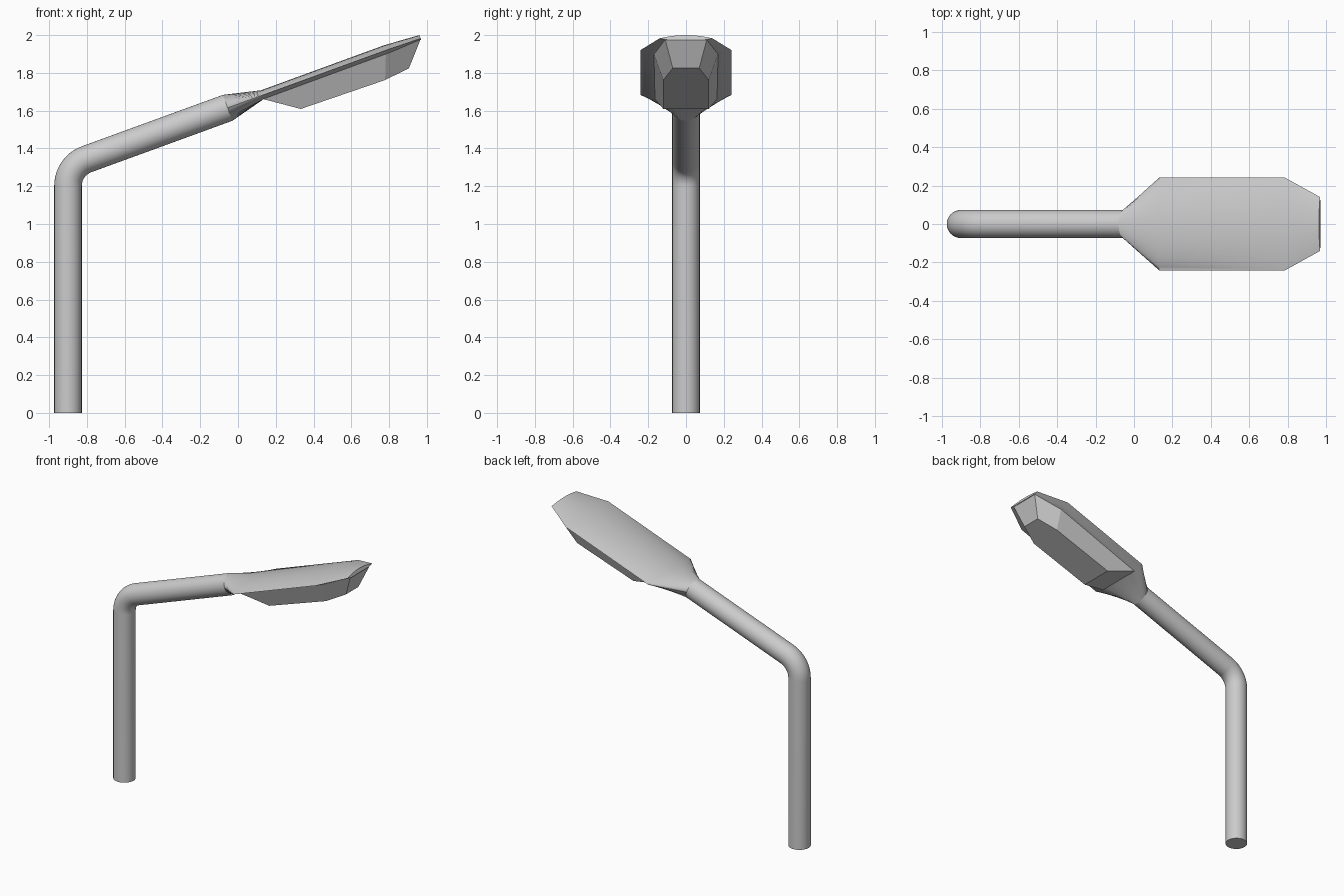
import bpy, bmesh
from math import sin, cos, pi, radians
from mathutils import Vector

if "Cube" in bpy.data.objects:
    bpy.data.objects.remove(bpy.data.objects["Cube"])

TILT = radians(20)
R = 0.073                                  # pole radius
SEG = 32
ARM_END = Vector((-0.055, 0, 1.615))
ALONG = Vector((cos(TILT), 0, sin(TILT)))
UP = Vector((-sin(TILT), 0, cos(TILT)))
SIDE = Vector((0, 1, 0))


def head_point(u, y, n):
    """Point in the tilted frame that starts at the end of the arm."""
    return ARM_END + ALONG * u + SIDE * y + UP * n


def loft(name, rings, angle=25):
    """Skin a list of equal-length closed rings and cap both ends."""
    bm = bmesh.new()
    rows = [[bm.verts.new(p) for p in ring] for ring in rings]
    for a, b in zip(rows, rows[1:]):
        for i in range(len(a)):
            j = (i + 1) % len(a)
            bm.faces.new((a[i], a[j], b[j], b[i]))
    bm.faces.new(rows[0])
    bm.faces.new(rows[-1])
    bmesh.ops.recalc_face_normals(bm, faces=bm.faces)
    mesh = bpy.data.meshes.new(name)
    bm.to_mesh(mesh)
    bm.free()
    ob = bpy.data.objects.new(name, mesh)
    bpy.context.collection.objects.link(ob)
    bpy.context.view_layer.objects.active = ob
    ob.select_set(True)
    if angle:
        bpy.ops.object.shade_smooth_by_angle(angle=radians(angle))
    ob.select_set(False)
    return ob


def circle(center, up):
    return [center + SIDE * R * cos(2 * pi * i / SEG) + up * R * sin(2 * pi * i / SEG)
            for i in range(SEG)]


# Pole: vertical post, rounded elbow, rising arm
bend, z0, steps = 0.15, 1.202, 12
rings = [circle(Vector((-0.9, 0, 0)), Vector((-1, 0, 0)))]
for k in range(steps + 1):
    a = (pi / 2 - TILT) * k / steps
    out = Vector((-cos(a), 0, sin(a)))
    rings.append(circle(Vector((-0.9 + bend, 0, z0)) + out * bend, out))
rings.append(circle(ARM_END, UP))
loft("pole", rings)


# Lamp lid: round neck flaring into a wide plate with a gently domed top
def plate(u, w, rim, top, under):
    ring = []
    for i in range(SEG):
        t = 2 * pi * i / SEG
        c = cos(t)
        if sin(t) >= 0:
            n = rim + (top - rim) * (1 - c * c)
        else:                              # chamfered underside, corner at 45 degrees
            n = rim + (under - rim) * min(1, (1 - abs(c)) / (1 - cos(pi / 4)))
        ring.append(head_point(u, w * c, n))
    return ring


loft("lamp_lid", [
    circle(ARM_END, UP),
    plate(0.198, 0.241, 0.0, 0.027, -0.021),
    plate(0.893, 0.241, 0.0, 0.028, -0.019),
    plate(1.086, 0.14, -0.004, 0.0145, -0.012),
])


# Lamp housing: faceted tray hanging under the lid
def outline(stations):
    return ([head_point(u, y, n) for u, y, n in stations]
            + [head_point(u, -y, n) for u, y, n in reversed(stations)])


loft("lamp_housing", [
    outline([(0.19, 0.165, -0.019), (0.885, 0.17, -0.018), (1.083, 0.11, -0.010)]),
    outline([(0.362, 0.12, -0.138), (0.834, 0.12, -0.147), (0.974, 0.07, -0.131)]),
], angle=0)
